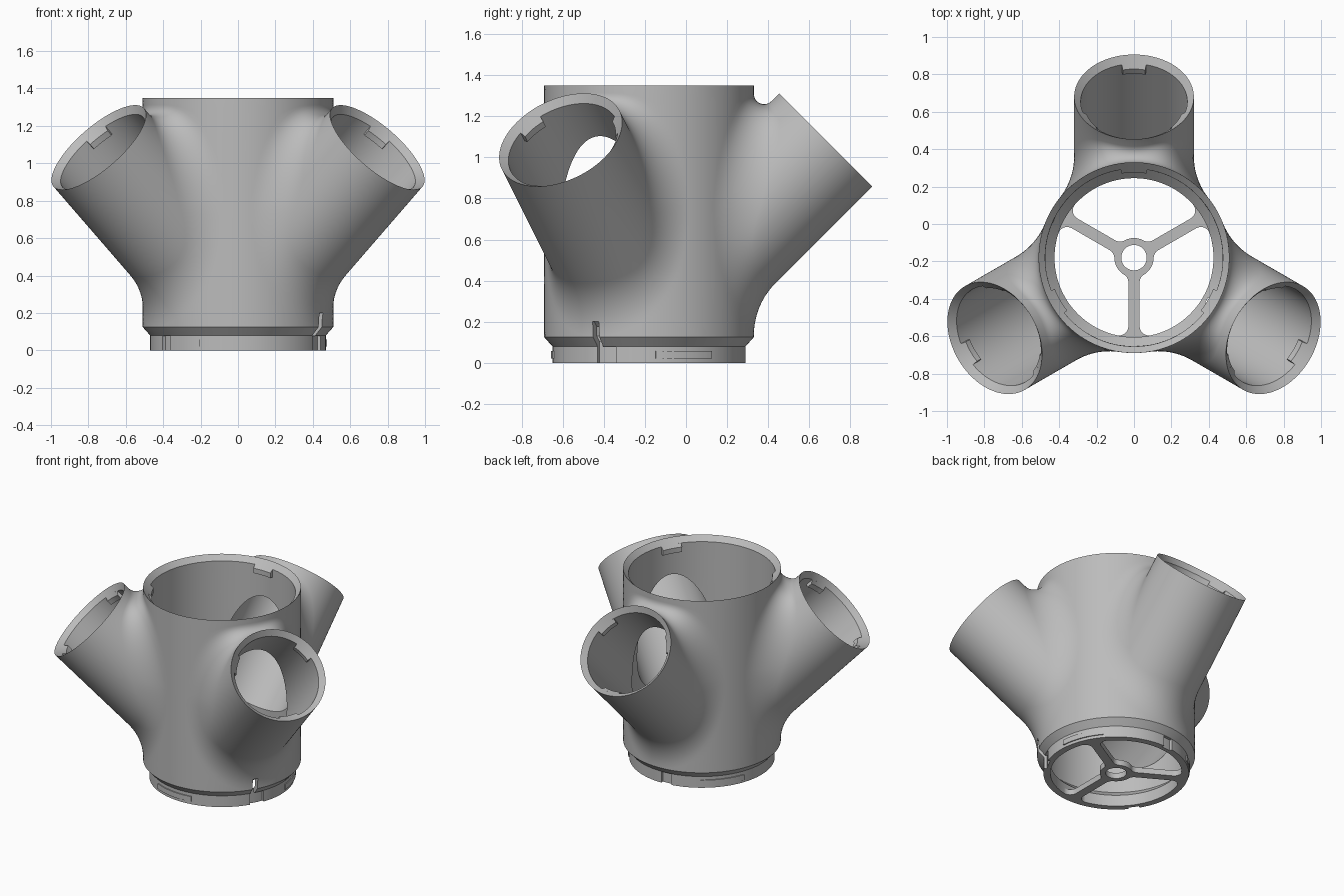
import bpy, bmesh
from math import sin, cos, asin, atan2, sqrt, pi, radians
from mathutils import Vector

if "Cube" in bpy.data.objects:
    bpy.data.objects.remove(bpy.data.objects["Cube"])

CY = -0.18                      # main tube axis
HUB = Vector((0, CY, 0.225))    # where the arm axes meet the main axis
TUBE_OUT, TUBE_IN, ARM_OUT, ARM_IN = 0.51, 0.475, 0.32, 0.285
TOP, ARM_LEN, LIP = 1.35, 1.216, 0.035
N = 128                         # steps around each arm
UP = Vector((0, 0, 1))
ARM_ANGLES = [radians(a) for a in (90, 210, 330)]

grey = bpy.data.materials.new("plain grey")
grey.use_nodes = True
colour = (0.5, 0.5, 0.5, 1)
grey.diffuse_color = colour
grey.node_tree.nodes["Principled BSDF"].inputs["Base Color"].default_value = colour


def finish(name, bm):
    bmesh.ops.remove_doubles(bm, verts=bm.verts, dist=1e-5)
    bmesh.ops.recalc_face_normals(bm, faces=bm.faces)
    mesh = bpy.data.meshes.new(name)
    bm.to_mesh(mesh)
    bm.free()
    mesh.materials.append(grey)
    ob = bpy.data.objects.new(name, mesh)
    bpy.context.collection.objects.link(ob)
    return ob


def smooth(ob):
    bpy.ops.object.select_all(action='DESELECT')
    ob.select_set(True)
    bpy.context.view_layer.objects.active = ob
    bpy.ops.object.shade_smooth_by_angle(angle=radians(30))


def strip(bm, a, b):
    """Quads between two rows of points."""
    for i in range(len(a) - 1):
        vs = [bm.verts.new(p) for p in (a[i], a[i + 1], b[i + 1], b[i])]
        bm.faces.new(vs)


def on_tube(r, phi, z):
    return Vector((r * cos(phi), CY + r * sin(phi), z))


def arm_frame(theta):
    out, side = Vector((cos(theta), sin(theta), 0)), Vector((-sin(theta), cos(theta), 0))
    return (out + UP).normalized(), (UP - out).normalized(), side


def skin(theta, rt, ra, z0, z1, arm_end, fillet):
    """Rows from the arm mouth, over a rolling-ball fillet, to the edge of a 120 degree tube sector."""
    axis, up, side = arm_frame(theta)
    arcs, fan = (10, 8) if fillet else (0, 8)
    rows = [[] for _ in range(arcs + fan + 2)]
    for i in range(N + 1):
        al = 2 * pi * i / N
        f = (0.05 + 0.31 * min(1, 1 - cos(al))) if fillet else 0
        ring = up * cos(al) + side * sin(al)
        lat, rise = (ra + f) * sin(al), (ra + f) * cos(al)
        reach = sqrt((rt + f) ** 2 - lat ** 2)
        s = reach * sqrt(2) + rise
        phi, z = atan2(lat, reach), HUB.z + (s + rise) / sqrt(2)
        centre = HUB + axis * s + ring * (ra + f)
        line = [HUB + axis * arm_end + ring * ra, HUB + axis * s + ring * ra]
        if fillet:
            to_arm = -ring
            to_tube = (on_tube(rt, theta + phi, z) - centre).normalized()
            turn = to_arm.angle(to_tube)
            for k in range(1, arcs + 1):
                t = k / arcs
                d = (to_arm * sin((1 - t) * turn) + to_tube * sin(t * turn)) / sin(turn)
                line.append(centre + d * f)
        m = max(abs(sin(al)), abs(cos(al)))
        phi_end = radians(60) * sin(al) / m
        z_end = (z0 + z1) / 2 + (z1 - z0) / 2 * cos(al) / m
        for k in range(1, fan + 1):
            t = k / fan
            line.append(on_tube(rt, theta + phi + (phi_end - phi) * t, z + (z_end - z) * t))
        for row, p in zip(rows, line):
            row.append(p)
    return rows


# Body: outer skin, bores, mouth lips and the stepped collar
bm = bmesh.new()
COLLAR = [(TUBE_OUT, 0.125), (0.47, 0.08), (0.47, 0), (0.425, 0), (0.425, 0.08), (TUBE_IN, 0.13)]
for th in ARM_ANGLES:
    outer = skin(th, TUBE_OUT, ARM_OUT, COLLAR[0][1], TOP, ARM_LEN, True)
    inner = skin(th, TUBE_IN, ARM_IN, COLLAR[-1][1], TOP - LIP, ARM_LEN - LIP, False)
    for rows in (outer, inner):
        for a, b in zip(rows, rows[1:]):
            strip(bm, a, b)
    strip(bm, outer[0], inner[0])
    e = N // 8
    top_o, top_i = [r[-1][-e - 1:-1] + r[-1][:e + 1] for r in (outer, inner)]
    strip(bm, top_o, top_i)
    low = outer[-1][3 * e:5 * e + 1]
    angles = [atan2(p.y - CY, p.x) for p in low]
    rings = [[on_tube(r, a, z) for a in angles] for r, z in COLLAR]
    for a, b in zip(rings, rings[1:]):
        strip(bm, a, b)
body = finish("three_arm_tube_body", bm)


def sweep(bm, profile, place, a0, a1, steps=8):
    """Closed solid: a (radius, height) profile swept from angle a0 to a1."""
    ring = [[bm.verts.new(place(r, a0 + (a1 - a0) * i / steps, h)) for r, h in profile]
            for i in range(steps + 1)]
    n = len(profile)
    for a, b in zip(ring, ring[1:]):
        for j in range(n):
            bm.faces.new((a[j], a[(j + 1) % n], b[(j + 1) % n], b[j]))
    bm.faces.new(ring[0])
    bm.faces.new(ring[-1][::-1])


def box(r0, r1, z0, z1):
    return [(r0, z0), (r1, z0), (r1, z1), (r0, z1)]


def cut(target, bm):
    cutter = finish("cutter", bm)
    cutter.hide_render = True
    mod = target.modifiers.new("cut", 'BOOLEAN')
    mod.operation, mod.solver, mod.object = 'DIFFERENCE', 'EXACT', cutter
    bpy.context.view_layer.objects.active = target
    bpy.ops.object.modifier_apply(modifier=mod.name)
    bpy.data.objects.remove(cutter)


# Collar entry notches and the single key slot
bm = bmesh.new()
for k in range(3):
    sweep(bm, box(0.452, 0.49, -0.02, 0.078), on_tube, radians(120 * k - 29), radians(120 * k - 20))
cut(body, bm)
bm = bmesh.new()
sweep(bm, [(0.45, -0.02), (0.6, -0.02), (0.6, 0.2), (0.5, 0.2), (0.45, 0.15)],
      on_tube, radians(-32.2), radians(-28.3), 3)
cut(body, bm)
smooth(body)

# Collar locking ridges
bm = bmesh.new()
for k in range(3):
    sweep(bm, box(0.46, 0.477, 0.02, 0.057), on_tube, radians(120 * k + 4), radians(120 * k + 40), 16)
smooth(finish("collar_ridges", bm))


# Locking tabs inside the tube top and the arm mouths
def tab_profile(r, h):
    return [(r + 0.012, h), (r, h), (r - 0.02, h - 0.02), (r - 0.02, h - 0.055), (r + 0.012, h - 0.055)]


bm = bmesh.new()
for th in ARM_ANGLES:
    half = 0.07 / TUBE_IN
    sweep(bm, tab_profile(TUBE_IN, TOP - LIP), on_tube, th - half, th + half)
smooth(finish("tube_tabs", bm))

bm = bmesh.new()
for th in ARM_ANGLES:
    axis, up, side = arm_frame(th)

    def on_arm(r, a, h):
        return HUB + axis * h + (up * cos(a) + side * sin(a)) * r

    half = 0.065 / ARM_IN
    for a in (pi / 3, pi, 5 * pi / 3):
        sweep(bm, tab_profile(ARM_IN, ARM_LEN - LIP), on_arm, a - half, a + half)
smooth(finish("arm_tabs", bm))


# Base spider: hub and three filleted spokes, as a flat plate with holes
def arc(cx, cy, r, a0, a1, steps):
    return [(cx + r * cos(a0 + (a1 - a0) * i / steps), cy + r * sin(a0 + (a1 - a0) * i / steps))
            for i in range(steps + 1)]


def opening(turn, hub=0.105, rim=0.425, w=0.03, f=0.05):
    a, b = asin((w + f) / (hub + f)), asin((w + f) / (rim - f))
    half = arc(0, 0, hub, pi / 3, a, 8)[:-1]
    half += arc((hub + f) * cos(a), w + f, f, a + pi, 1.5 * pi, 8)
    half += arc((rim - f) * cos(b), w + f, f, -pi / 2, b, 10)
    half += arc(0, 0, rim, b, pi / 3, 16)[1:]
    polar = [(sqrt(x * x + y * y), atan2(y, x)) for x, y in half]
    polar += [(r, 2 * pi / 3 - t) for r, t in polar[-2:0:-1]]
    return [(r * cos(t + turn), r * sin(t + turn)) for r, t in polar]


curve = bpy.data.curves.new("base_spider", 'CURVE')
curve.dimensions, curve.fill_mode, curve.extrude = '2D', 'BOTH', 0.02
loops = [arc(0, 0, 0.44, 0, 2 * pi, 96)[:-1], arc(0, 0, 0.068, 0, 2 * pi, 40)[:-1]]
loops += [opening(radians(t)) for t in (30, 150, 270)]
for pts in loops:
    spline = curve.splines.new('POLY')
    spline.points.add(len(pts) - 1)
    for p, (x, y) in zip(spline.points, pts):
        p.co = (x, y, 0, 1)
    spline.use_cyclic_u = True
curve.materials.append(grey)
spider = bpy.data.objects.new("base_spider", curve)
spider.location = (0, CY, 0.02)
bpy.context.collection.objects.link(spider)
bpy.ops.object.select_all(action='DESELECT')
spider.select_set(True)
bpy.context.view_layer.objects.active = spider
bpy.ops.object.convert(target='MESH')
smooth(spider)
